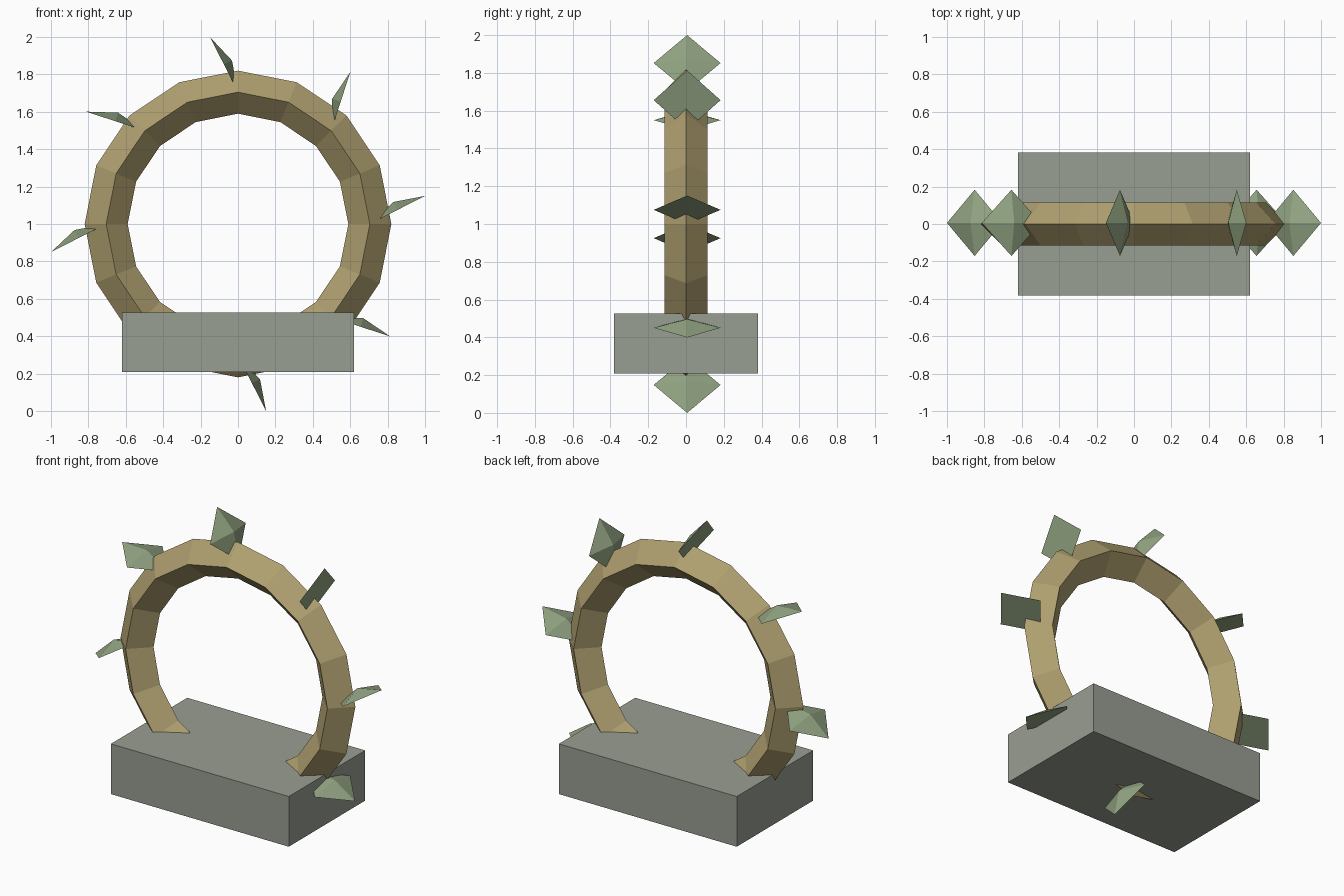
import bpy
import bmesh
import math
from mathutils import Vector

if "Cube" in bpy.data.objects:
    bpy.data.objects.remove(bpy.data.objects["Cube"])


def material(name, rgb):
    m = bpy.data.materials.new(name)
    m.diffuse_color = (*rgb, 1.0)
    m.use_nodes = True
    m.node_tree.nodes["Principled BSDF"].inputs["Base Color"].default_value = m.diffuse_color
    return m


TAN = material("tan_wood", (0.434, 0.352, 0.162))
GREEN = material("leaf_green", (0.287, 0.371, 0.223))
GREY = material("stone_grey", (0.318, 0.342, 0.287))

# Ring: 16 segments with a diamond cross-section
bpy.ops.mesh.primitive_torus_add(major_segments=16, minor_segments=4,
                                 major_radius=0.705, minor_radius=0.115,
                                 location=(0, 0, 1), rotation=(math.pi / 2, 0, 0))
ring = bpy.context.object
ring.name = "ring"
ring.data.materials.append(TAN)

# Stone base block
bpy.ops.mesh.primitive_cube_add(size=1, location=(0, 0, 0.367))
base = bpy.context.object
base.name = "base_block"
base.scale = (1.243, 0.762, 0.317)
base.data.materials.append(GREY)


# Leaf: flat diamond rooted in the ring, with a raised centre on one side
def leaf(index, degrees, side):
    a = math.radians(degrees)
    tilt = a + math.radians(27)
    root = Vector((0.705 * math.cos(a), 0.006, 1 + 0.705 * math.sin(a)))
    along = Vector((math.cos(tilt), 0, math.sin(tilt)))
    normal = Vector((-math.sin(tilt), 0, math.cos(tilt))) * side
    across = Vector((0, 0.177, 0))
    mid = root + along * 0.165
    bm = bmesh.new()
    rim = [bm.verts.new(p) for p in
           (root, mid - across, root + along * 0.331, mid + across)]
    peak = bm.verts.new(mid + normal * 0.048)
    bm.faces.new(rim)
    for i in range(4):
        bm.faces.new((rim[i], rim[(i + 1) % 4], peak))
    bmesh.ops.recalc_face_normals(bm, faces=bm.faces)
    mesh = bpy.data.meshes.new(f"leaf_{index}")
    bm.to_mesh(mesh)
    bm.free()
    mesh.materials.append(GREEN)
    bpy.context.collection.objects.link(bpy.data.objects.new(f"leaf_{index}", mesh))


# Seven leaves, raised side facing upwards or to the right
for i, deg in enumerate((-90, -45, 0, 45, 90, 135, 180)):
    leaf(i + 1, deg, 1 if deg < 90 else -1)
